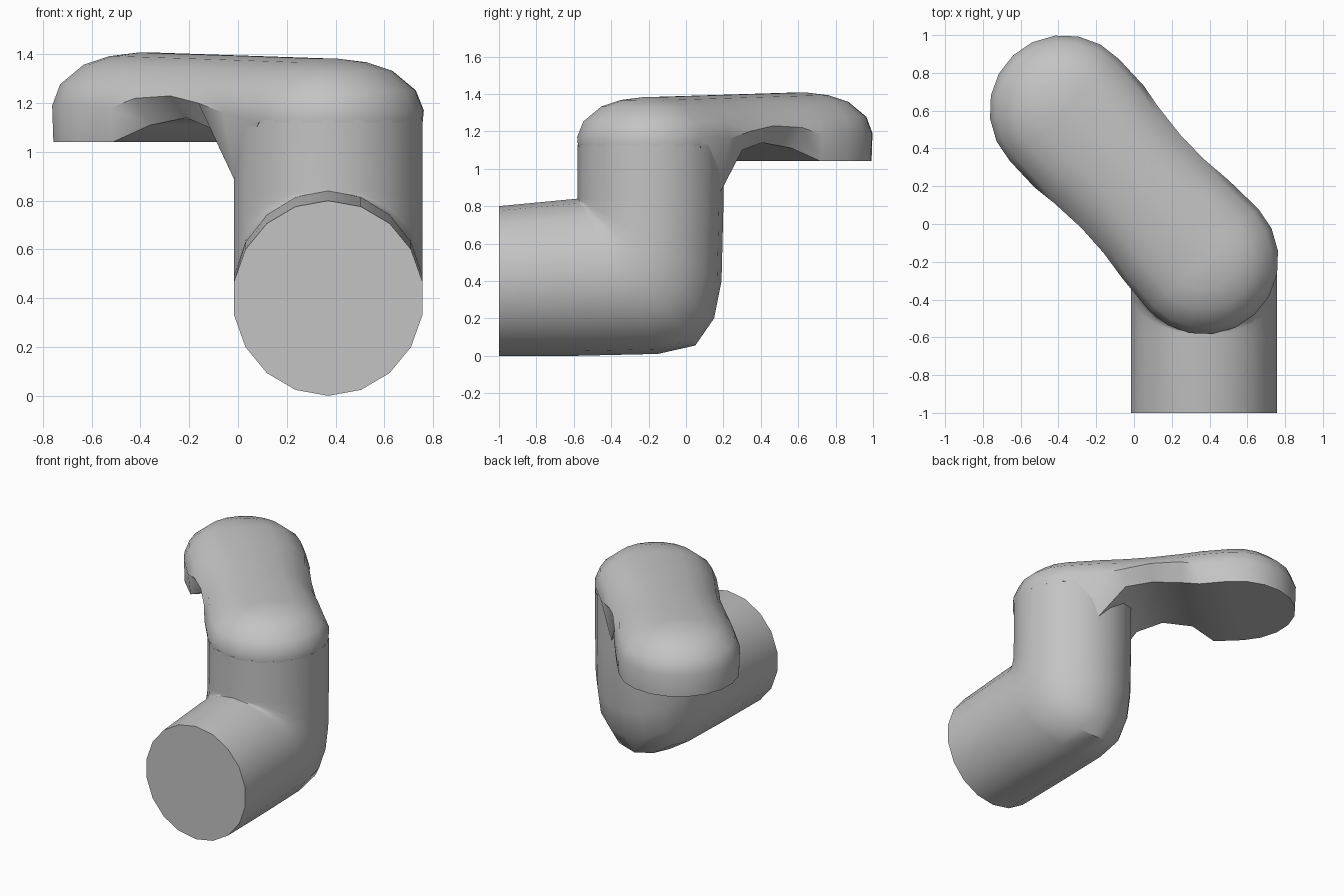
import bpy, bmesh, math
from mathutils import Vector

cube = bpy.data.objects.get("Cube")
if cube:
    bpy.data.objects.remove(cube, do_unlink=True)

grey = bpy.data.materials.new("plain_grey")
grey.use_nodes = True
grey.diffuse_color = (0.55, 0.55, 0.55, 1)
grey.node_tree.nodes["Principled BSDF"].inputs["Base Color"].default_value = (0.55, 0.55, 0.55, 1)


def finish(bm, name):
    bmesh.ops.recalc_face_normals(bm, faces=bm.faces)
    mesh = bpy.data.meshes.new(name)
    bm.to_mesh(mesh)
    bm.free()
    mesh.materials.append(grey)
    obj = bpy.data.objects.new(name, mesh)
    bpy.context.collection.objects.link(obj)
    bpy.ops.object.select_all(action='DESELECT')
    obj.select_set(True)
    bpy.context.view_layer.objects.active = obj
    bpy.ops.object.shade_smooth_by_angle(angle=math.radians(40))
    return obj


def loft(bm, rings):
    for a, b in zip(rings, rings[1:]):
        n = len(a)
        for i in range(n):
            j = (i + 1) % n
            bm.faces.new((a[i], a[j], b[j], b[i]))


# Lower pipe and column: rings fan around the inner corner of the elbow
PIPE_X, RADIUS, SIDES = 0.37, 0.392, 18
inner = [(-1, 0.80)] + [(-0.58, 0.84)] * 6 + [(-0.58, 1.13)]
outer = [(-1, 0.0), (-0.58, 0.0), (-0.15, 0.01), (0.05, 0.055),
         (0.15, 0.2), (0.19, 0.4), (0.2, 0.8), (0.2, 1.13)]
bm = bmesh.new()
corner = None
rings = []
for (iy, iz), (oy, oz) in zip(inner, outer):
    ring = []
    for k in range(SIDES):
        a = math.tau * k / SIDES
        s = (1 - math.cos(a)) / 2
        ring.append(bm.verts.new((PIPE_X + RADIUS * math.sin(a),
                                  iy + (oy - iy) * s, iz + (oz - iz) * s)))
    rings.append(ring)
loft(bm, rings)
bm.faces.new(rings[0])
bm.faces.new(rings[-1])
bmesh.ops.remove_doubles(bm, verts=bm.verts, dist=0.0005)
finish(bm, "elbow_pipe")

# Upper arm: rounded, waisted capsule running from the column to the outlet
START, END = Vector((0.37, -0.19, 0)), Vector((-0.37, 0.605, 0))
along = (END - START).normalized()
across = Vector((along.y, -along.x, 0))
CAP = 11
# position along arm, underside height, underside half width, belt height, waist
stations = [(0.2, 0.88, 0.32, 1.16, 0.97), (0.36, 1.10, 0.30, 1.2, 0.92),
            (0.52, 1.14, 0.27, 1.23, 0.91), (0.7, 1.11, 0.29, 1.22, 0.95),
            (0.82, 1.04, 0.38, 1.18, 1.0)]
column_end = (0, 1.12, 0.39, 1.17, 1.0)
outlet_end = (1, 1.04, 0.39, 1.19, 1.0)


def half_turn(first):
    return [first + 180 * k / (CAP - 1) for k in range(CAP)]


outline = ([(column_end, a) for a in half_turn(90)] + [(s, 270) for s in stations]
           + [(outlet_end, a) for a in half_turn(-90)]
           + [(s, 90) for s in reversed(stations)])


def arm_ring(bm, level):
    ring = []
    for (t, low, low_r, belt, waist), deg in outline:
        a = math.radians(deg)
        if level == "under":
            z, r = low, low_r
        elif level == "belt":
            z, r = belt, 0.395 * waist
        else:
            z, r = level[0] + 0.025 * (t - 0.5), level[1] * waist
        p = START.lerp(END, t) + along * (r * math.cos(a)) + across * (r * math.sin(a))
        ring.append(bm.verts.new((p.x, p.y, z)))
    return ring


def close(bm, ring):
    n, m = len(ring), len(stations)
    bm.faces.new(ring[:CAP])
    bm.faces.new(ring[CAP + m:2 * CAP + m])
    for k in range(m + 1):
        i, j = CAP - 1 + k, (n - k) % n
        bm.faces.new((ring[i], ring[i + 1], ring[j - 1], ring[j]))


bm = bmesh.new()
levels = ["under", "belt", (1.265, 0.362), (1.345, 0.265), (1.38, 0.16), (1.395, 0.04)]
rings = [arm_ring(bm, level) for level in levels]
loft(bm, rings)
close(bm, rings[0])
close(bm, rings[-1])
finish(bm, "upper_arm")
